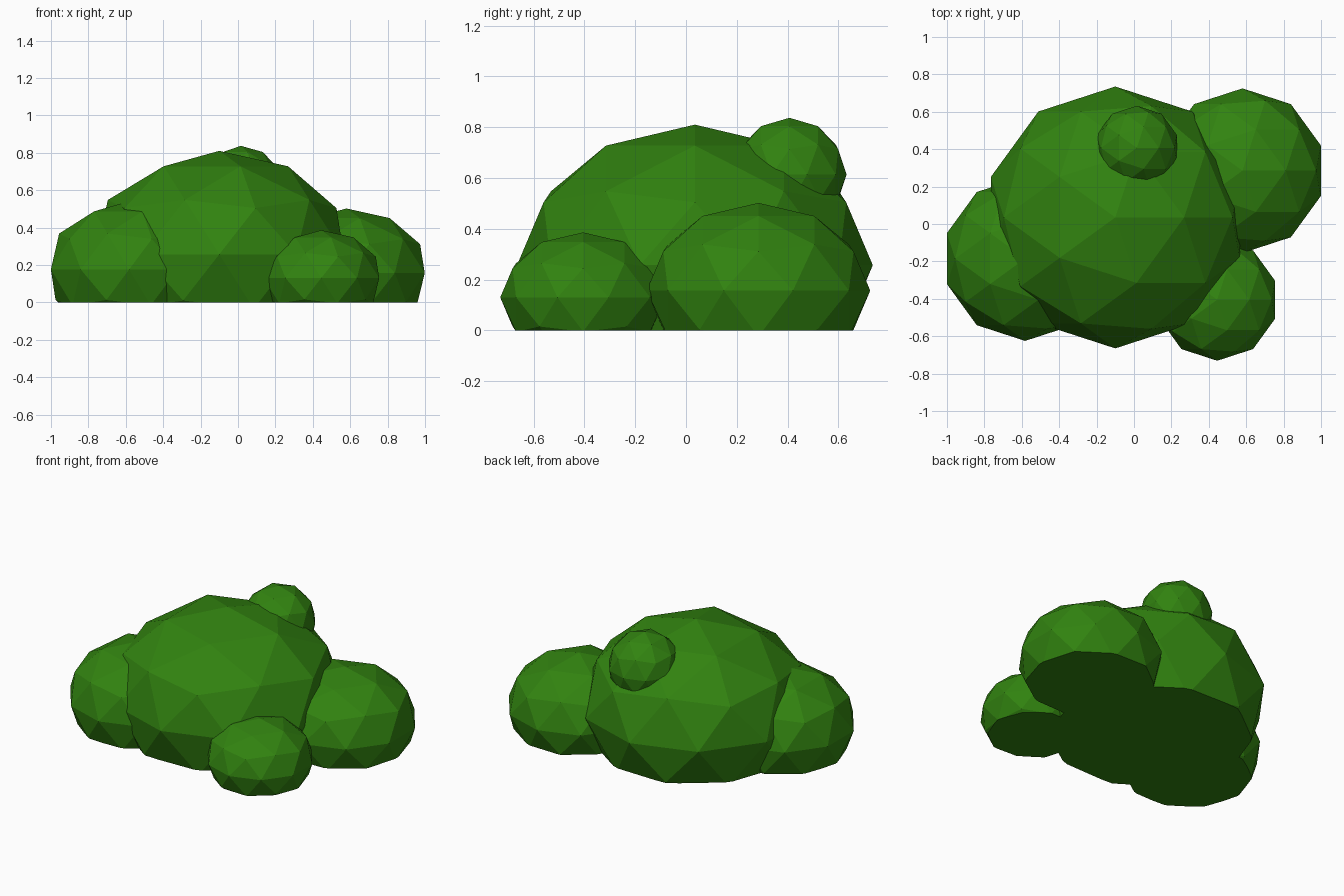
import bpy
import bmesh
from mathutils import Matrix, Vector

if "Cube" in bpy.data.objects:
    bpy.data.objects.remove(bpy.data.objects["Cube"], do_unlink=True)

# Single leaf colour
leaf = bpy.data.materials.new("leaf green")
leaf.use_nodes = True
colour = (0.031, 0.226, 0.005, 1.0)
leaf.diffuse_color = colour
shader = leaf.node_tree.nodes["Principled BSDF"]
shader.inputs["Base Color"].default_value = colour
shader.inputs["Roughness"].default_value = 0.9


def clump(name, centre, radius, height):
    """Faceted, squashed ball of leaves, cut flat and capped at the ground."""
    bm = bmesh.new()
    bmesh.ops.create_icosphere(bm, subdivisions=2, radius=1)
    bm.transform(Matrix.Translation(centre) @ Matrix.Diagonal((radius, radius, height, 1)))
    cut = bmesh.ops.bisect_plane(bm, geom=bm.verts[:] + bm.edges[:] + bm.faces[:],
                                 plane_co=Vector(), plane_no=(0, 0, 1), clear_inner=True)
    rim = [e for e in cut["geom_cut"] if isinstance(e, bmesh.types.BMEdge)]
    if rim:
        bmesh.ops.contextual_create(bm, geom=rim)
    bmesh.ops.recalc_face_normals(bm, faces=bm.faces[:])
    mesh = bpy.data.meshes.new(name)
    bm.to_mesh(mesh)
    bm.free()
    mesh.materials.append(leaf)
    obj = bpy.data.objects.new(name, mesh)
    bpy.context.collection.objects.link(obj)


# Main mound, three low side clumps and a small one on top
clump("main_bush", (-0.10, 0.035, 0.257), 0.70, 0.553)
clump("back_left_clump", (0.58, 0.285, 0.157), 0.44, 0.345)
clump("front_left_clump", (0.445, -0.405, 0.13), 0.326, 0.256)
clump("right_clump", (-0.582, -0.185, 0.176), 0.44, 0.365)
clump("top_clump", (0.015, 0.407, 0.614), 0.225, 0.223)
